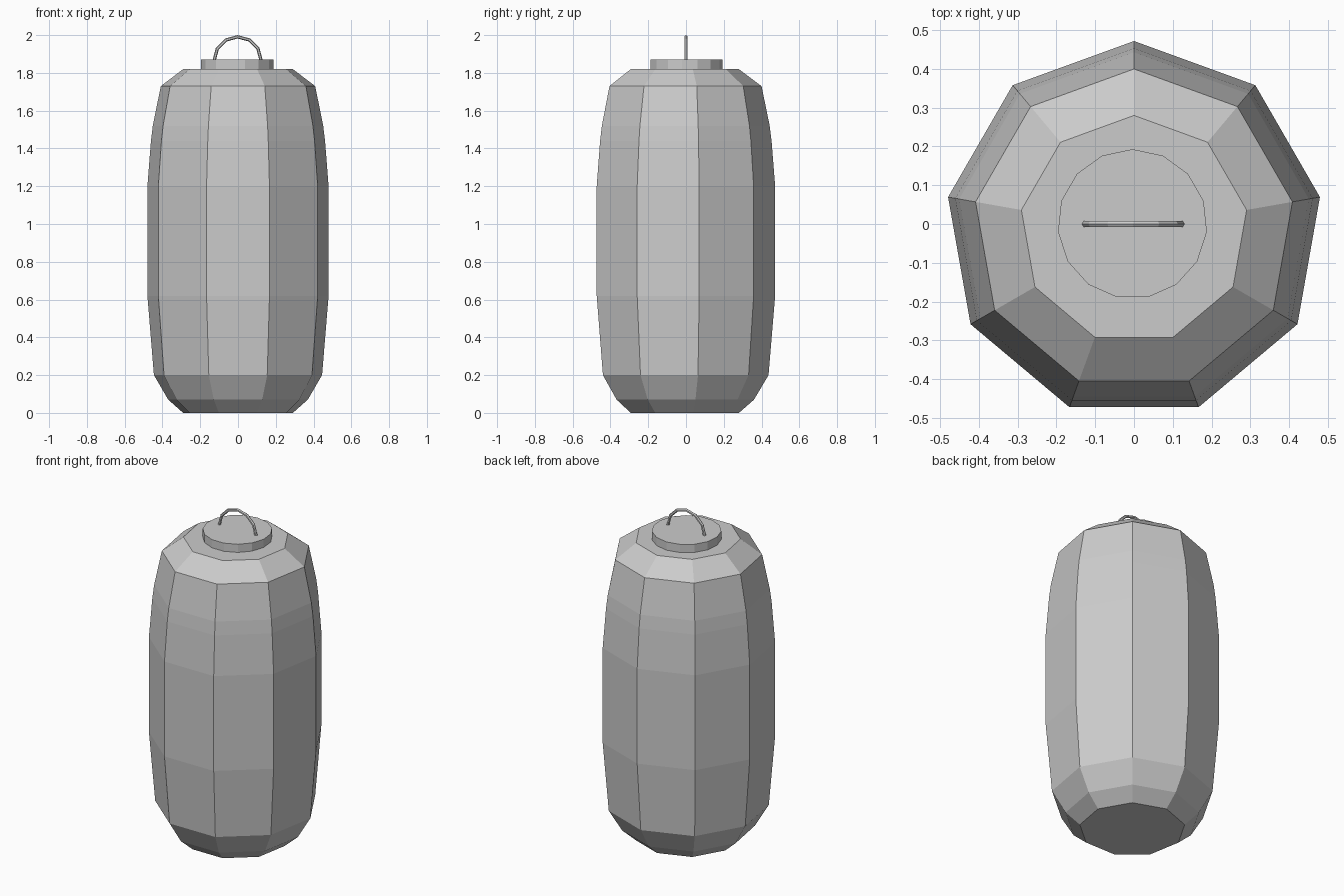
import bpy, bmesh
from math import sin, cos, pi, radians

if "Cube" in bpy.data.objects:
    bpy.data.objects.remove(bpy.data.objects["Cube"])

grey = bpy.data.materials.new("plain grey")
grey.use_nodes = True
grey.diffuse_color = (0.6, 0.6, 0.6, 1)
grey.node_tree.nodes["Principled BSDF"].inputs["Base Color"].default_value = (0.6, 0.6, 0.6, 1)


def skin(name, rings):
    """Bridge successive vertex rings and cap both ends, flat shaded."""
    bm = bmesh.new()
    loops = [[bm.verts.new(p) for p in ring] for ring in rings]
    for a, b in zip(loops, loops[1:]):
        for i in range(len(a)):
            j = (i + 1) % len(a)
            bm.faces.new((a[i], a[j], b[j], b[i]))
    bm.faces.new(loops[0])
    bm.faces.new(loops[-1])
    bmesh.ops.recalc_face_normals(bm, faces=bm.faces)
    mesh = bpy.data.meshes.new(name)
    bm.to_mesh(mesh)
    bm.free()
    mesh.materials.append(grey)
    obj = bpy.data.objects.new(name, mesh)
    bpy.context.collection.objects.link(obj)
    return obj


def polygon(radius, z, sides, cx=0.0, cy=0.0):
    """Horizontal regular polygon with one corner towards the back."""
    angles = [pi / 2 + 2 * pi * i / sides for i in range(sides)]
    return [(cx + radius * cos(a), cy + radius * sin(a), z) for a in angles]


# Nine-sided barrel body: radius and height of each ring
profile = [(0.295, 0), (0.375, 0.07), (0.452, 0.2), (0.487, 0.62), (0.487, 1.2),
           (0.468, 1.44), (0.458, 1.52), (0.415, 1.73), (0.295, 1.82)]
skin("lantern_body", [polygon(r, z, 9, cy=-0.015) for r, z in profile])

# Round cap on top
skin("top_cap", [polygon(0.193, z, 15, cx=-0.004) for z in (1.815, 1.87)])

# Thin arched carrying handle
arch, wire, base = 0.124, 0.009, 1.867
rings = []
for step in range(7):
    a = radians(180 - 30 * step)
    ring = []
    for k in range(6):
        t = k * pi / 3
        r = arch + wire * cos(t)
        ring.append((r * cos(a) - 0.002, wire * sin(t), base + r * sin(a)))
    rings.append(ring)
skin("handle", rings)
